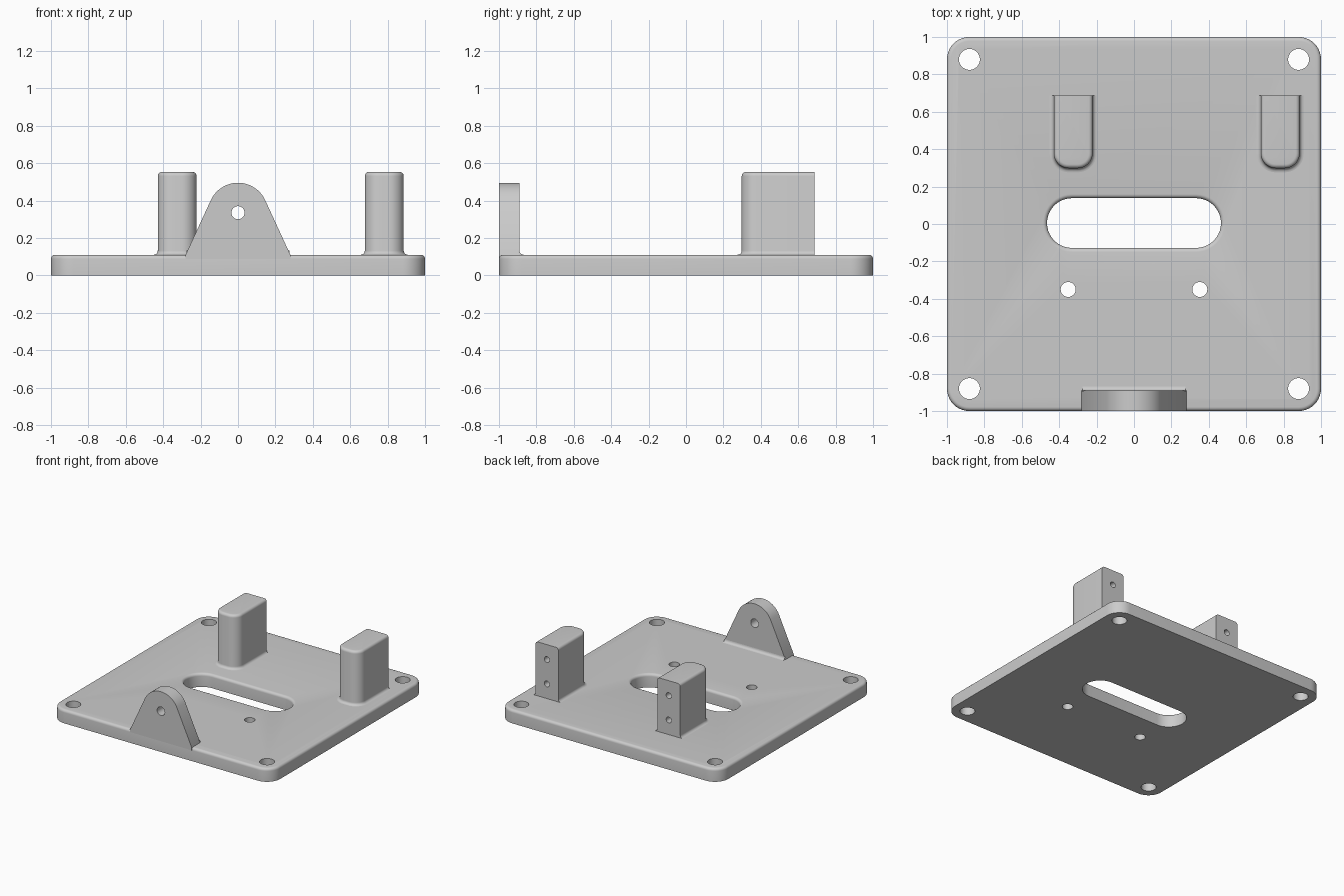
import bpy, bmesh
from math import sin, cos, pi, radians, acos, atan2, hypot
from mathutils import Matrix

cube = bpy.data.objects.get("Cube")
if cube:
    bpy.data.objects.remove(cube, do_unlink=True)

grey = bpy.data.materials.new("plain grey")
grey.use_nodes = True
grey.diffuse_color = (0.6, 0.6, 0.6, 1)
grey.node_tree.nodes["Principled BSDF"].inputs["Base Color"].default_value = (0.6, 0.6, 0.6, 1)

BASE, FILLET = 0.11, 0.022


def arc(cx, cy, r, a0, a1, n=10):
    """Points on an arc, angles in degrees."""
    angles = [radians(a0 + (a1 - a0) * i / n) for i in range(n + 1)]
    return [(cx + r * cos(a), cy + r * sin(a)) for a in angles]


def loft(name, rings):
    """Solid through a stack of (outline, z) rings of equal length."""
    bm = bmesh.new()
    loops = [[bm.verts.new((x, y, z)) for x, y in pts] for pts, z in rings]
    for low, high in zip(loops, loops[1:]):
        for i in range(len(low)):
            j = (i + 1) % len(low)
            bm.faces.new((low[i], low[j], high[j], high[i]))
    bm.faces.new(loops[0][::-1])
    bm.faces.new(loops[-1])
    bmesh.ops.recalc_face_normals(bm, faces=bm.faces)
    mesh = bpy.data.meshes.new(name)
    bm.to_mesh(mesh)
    bm.free()
    obj = bpy.data.objects.new(name, mesh)
    bpy.context.collection.objects.link(obj)
    mesh.materials.append(grey)
    return obj


def extrude(name, outline, z0, z1):
    return loft(name, [(outline, z0), (outline, z1)])


def upright(obj):
    """Turn an extrusion so its outline stands in x and z, and its depth runs along y."""
    obj.data.transform(Matrix.Rotation(pi / 2, 4, "X"))
    return obj


def cut(target, cutters):
    for cutter in cutters:
        cutter.hide_render = True
        mod = target.modifiers.new("cut", "BOOLEAN")
        mod.operation, mod.solver, mod.object = "DIFFERENCE", "EXACT", cutter
        bpy.context.view_layer.objects.active = target
        bpy.ops.object.modifier_apply(modifier=mod.name)
        bpy.data.objects.remove(cutter, do_unlink=True)


def smooth(obj):
    bpy.ops.object.select_all(action="DESELECT")
    obj.select_set(True)
    bpy.context.view_layer.objects.active = obj
    bpy.ops.object.shade_smooth_by_angle(angle=radians(32))


def round_over(z, steps=5):
    """Offset and height pairs of a rounded top edge ending at z."""
    turns = [pi / 2 * i / steps for i in range(steps + 1)]
    return [(FILLET * (cos(t) - 1), z - FILLET + FILLET * sin(t)) for t in turns]


def flare(z, steps=5):
    """Offset and height pairs of a concave foot starting at z."""
    turns = [pi / 2 * i / steps for i in range(steps + 1)]
    return [(FILLET * (1 - sin(t)), z + FILLET * (1 - cos(t))) for t in turns]


def circle(x, y, r):
    return arc(x, y, r, 0, 350, 35)


# Base plate
def plate_outline(e):
    c, r = 0.88, 0.12 + e
    return (arc(c, c, r, 0, 90) + arc(-c, c, r, 90, 180)
            + arc(-c, -c, r, 180, 270) + arc(c, -c, r, 270, 360))


def slot_outline(e):
    r = 0.133 + e
    return arc(0.332, 0.005, r, -90, 90, 20) + arc(-0.332, 0.005, r, 90, 270, 20)


plate = loft("base_plate", [(plate_outline(e), z) for e, z in [(0, 0)] + round_over(BASE)])
slot = [(0, -0.1)] + [(-e, z) for e, z in round_over(BASE)] + [(FILLET, 0.2)]
cutters = [loft("slot_cutter", [(slot_outline(e), z) for e, z in slot])]
holes = [(sx * 0.88, sy * 0.88, 0.056) for sx in (-1, 1) for sy in (-1, 1)]
holes += [(sx * 0.352, -0.35, 0.04) for sx in (-1, 1)]
cutters += [extrude("hole_cutter", circle(*h), -0.1, 0.2) for h in holes]
cut(plate, cutters)
smooth(plate)

# Mounting posts, rounded in front and flat at the back
BACK, FRONT, HALF, CORNER = 0.688, 0.298, 0.104, 0.08


def post_outline(x, e):
    dx, cy, r = HALF - CORNER, FRONT + CORNER, CORNER + e
    return ([(x + HALF + e, BACK), (x - HALF - e, BACK)]
            + arc(x - dx, cy, r, 180, 270) + arc(x + dx, cy, r, 270, 360))


for name, x in (("right_post", -0.325), ("left_post", 0.782)):
    levels = [(FILLET, BASE - 0.01)] + flare(BASE) + round_over(0.553)
    post = loft(name, [(post_outline(x, e), z) for e, z in levels])
    cut(post, [upright(extrude("screw_cutter", circle(x, z, 0.024), -0.75, -0.45))
               for z in (0.23, 0.43)])
    smooth(post)

# Front bracket with a round top and a through hole
TOP_Z, R, FOOT = 0.335, 0.16, 0.28
drop = BASE - TOP_Z
tangent = (atan2(drop, FOOT) + acos(R / hypot(FOOT, drop))) * 180 / pi
outline = ([(-FOOT, BASE), (-FOOT, BASE - 0.03), (FOOT, BASE - 0.03), (FOOT, BASE)]
           + arc(0, TOP_Z, R, tangent, 180 - tangent, 24))
bracket = upright(extrude("front_bracket", outline, 0.89, 1.0))
cut(bracket, [upright(extrude("pin_cutter", circle(0, TOP_Z, 0.035), 0.8, 1.1))])
smooth(bracket)

# Concave fillet behind the bracket
foot = [(-0.895, BASE - 0.01), (-0.89 + FILLET, BASE - 0.01)]
foot += [(-0.89 + e, z) for e, z in flare(BASE)] + [(-0.895, BASE + FILLET)]
fillet = extrude("bracket_fillet", foot, -0.275, 0.275)
fillet.data.transform(Matrix(((0, 0, 1, 0), (1, 0, 0, 0), (0, 1, 0, 0), (0, 0, 0, 1))))
smooth(fillet)
